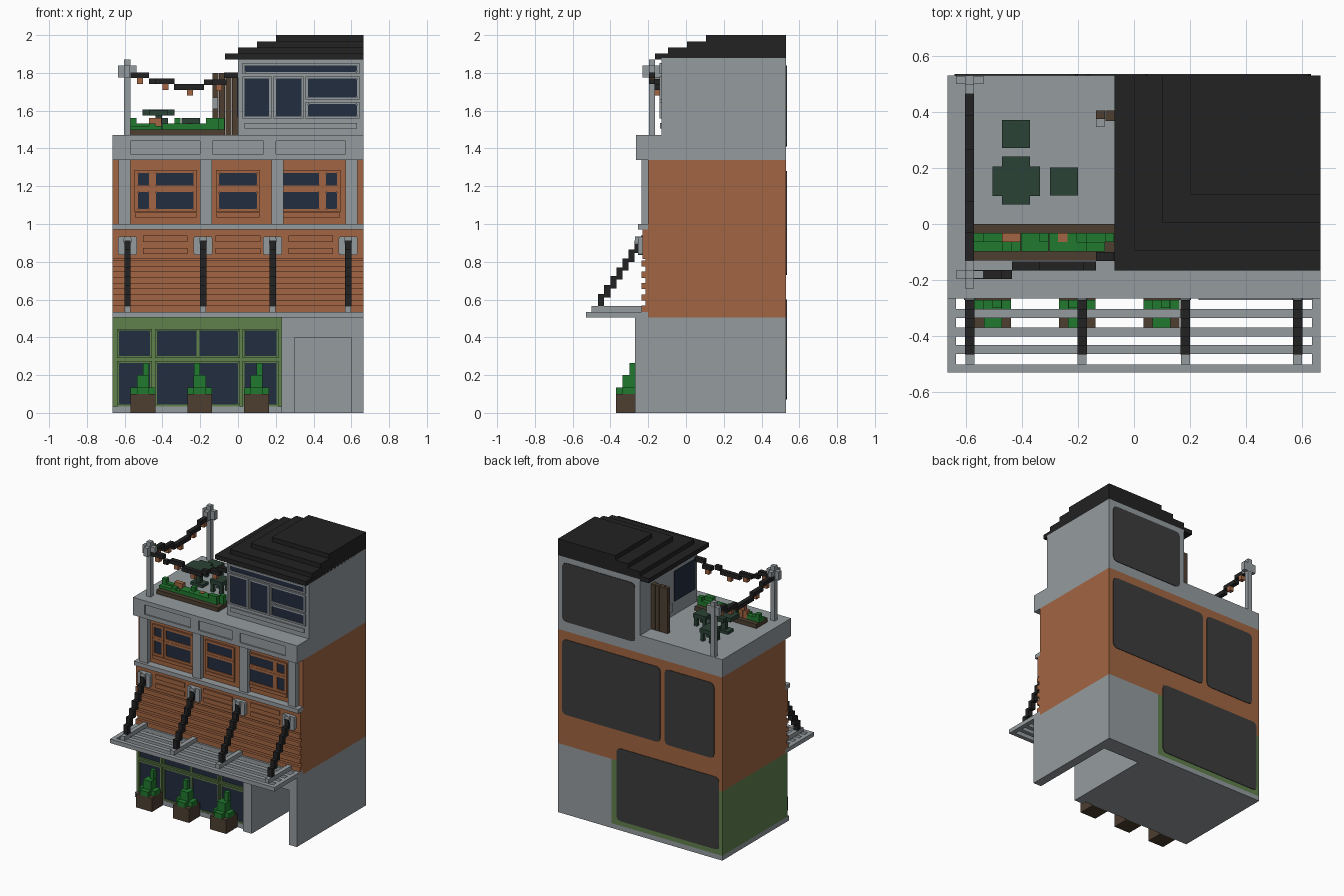
import bpy, bmesh, random
from mathutils import Vector

random.seed(4)
if "Cube" in bpy.data.objects:
    bpy.data.objects.remove(bpy.data.objects["Cube"], do_unlink=True)


def material(name, r, g, b):
    m = bpy.data.materials.new(name)
    m.use_nodes = True
    m.diffuse_color = (r, g, b, 1)
    bsdf = m.node_tree.nodes["Principled BSDF"]
    bsdf.inputs["Base Color"].default_value = (r, g, b, 1)
    bsdf.inputs["Roughness"].default_value = 0.8
    return m


GREY = material("stone grey", 0.30, 0.33, 0.345)
BRICK = material("terracotta", 0.36, 0.13, 0.055)
GREEN = material("frame green", 0.12, 0.22, 0.075)
LEAF = material("leaf green", 0.015, 0.19, 0.028)
BROWN = material("dark wood", 0.075, 0.049, 0.031)
BLACK = material("black metal", 0.016, 0.016, 0.016)
PINE = material("furniture green", 0.024, 0.055, 0.037)
GLASS = material("dark blue glass", 0.016, 0.027, 0.050)
PANEL = material("charcoal panel", 0.045, 0.045, 0.045)


def boxes(name, mat, items, corner=0):
    """One object from (x0, x1, y0, y1, z0, z1) boxes; corner rounds the edges along y."""
    bm = bmesh.new()
    for x0, x1, y0, y1, z0, z1 in items:
        vs = bmesh.ops.create_cube(bm, size=1)["verts"]
        for v in vs:
            v.co = Vector(((x0 + x1) / 2 + v.co.x * (x1 - x0),
                           (y0 + y1) / 2 + v.co.y * (y1 - y0),
                           (z0 + z1) / 2 + v.co.z * (z1 - z0)))
        if corner:
            es = {e for v in vs for e in v.link_edges
                  if abs(e.verts[0].co.y - e.verts[1].co.y) > 1e-4}
            bmesh.ops.bevel(bm, geom=list(es), offset=corner, segments=2,
                            profile=0.5, affect='EDGES')
    me = bpy.data.meshes.new(name)
    bm.to_mesh(me)
    bm.free()
    me.materials.append(mat)
    ob = bpy.data.objects.new(name, me)
    bpy.context.collection.objects.link(ob)
    return ob


def windows(name, y, rects, mat, w=0.015, d=0.012):
    """Glass plates on a wall facing -y, each with a raised frame."""
    boxes(name + "_glass", GLASS, [(a, b, y - 0.005, y + 0.003, c, e) for a, b, c, e in rects], 0.01)
    bars = []
    for a, b, c, e in rects:
        bars += [(a - w, a, y - d, y, c - w, e + w), (b, b + w, y - d, y, c - w, e + w),
                 (a, b, y - d, y, c - w, c), (a, b, y - d, y, e, e + w)]
    boxes(name + "_frames", mat, bars)


W, B = 0.665, 0.53            # half width and rear plane
ARMS = (-0.585, -0.185, 0.183, 0.583)

# Ground floor: shop block, base and entrance alcove
boxes("shop_base", GREY, [(-W, 0.3, -0.24, B, 0, 0.035)])
boxes("shop_body", GREEN, [(-W, 0.23, -0.225, B, 0.035, 0.505)])
boxes("entrance_walls", GREY, [
    (0.23, 0.3, -0.27, B, 0, 0.505), (0.6, W, -0.27, B, 0, 0.505),
    (0.3, 0.6, -0.27, B, 0.4, 0.505), (0.3, 0.6, 0.4, B, 0, 0.4)])
columns = ((-0.63, -0.465), (-0.43, -0.22), (-0.205, 0.0), (0.035, 0.205))
windows("shop_window", -0.225, [(a, b, c, d) for a, b in columns
                                for c, d in ((0.045, 0.265), (0.3, 0.435))], GREEN, 0.01)

# Middle floors with horizontal cladding
boxes("brick_body", BRICK, [(-W, W, -0.2, B, 0.505, 1.34)])
boxes("cladding_boards", BRICK,
      [(-W, W, -0.235, -0.2, 0.535 + i * 0.06, 0.568 + i * 0.06) for i in range(5)] +
      [(-W, W, -0.215, -0.2, 0.535, 0.82), (-W, W, -0.23, -0.2, 0.815, 0.97)])
boxes("sign_slats", BRICK, [(x - 0.118, x + 0.118, -0.238, -0.23, z, z + 0.033)
                            for x in (-0.385, 0.0, 0.385) for z in (0.84, 0.905)])
boxes("floor_ledges", GREY, [(-W, W, -0.25, -0.2, 0.505, 0.535), (-W, W, -0.255, -0.2, 0.97, 1.0)])

# Upper windows between pilasters
boxes("pilasters", GREY, [(x - 0.032, x + 0.032, -0.235, -0.2, 1.0, 1.34)
                          for x in (-0.6, -0.17, 0.21, 0.6)])
bays = ((-0.53, -0.47), (-0.435, -0.235), (-0.1, 0.1), (0.23, 0.43), (0.465, 0.525))
windows("upper_window", -0.2, [(a, b, c, d) for a, b in bays
                               for c, d in ((1.08, 1.17), (1.205, 1.27))], BRICK, 0.017)
boxes("window_aprons", BRICK, [(a, b, -0.212, -0.2, 1.035, 1.06)
                               for a, b in ((-0.545, -0.22), (-0.115, 0.115), (0.215, 0.54))])

# Parapet and terrace deck with framed front panels
boxes("parapet", GREY, [(-W, W, -0.255, B, 1.34, 1.47)])
edges = ((-W, -0.57), (-0.2, -0.135), (0.135, 0.2), (0.57, W))
boxes("parapet_trim", GREY, [(a, b, -0.265, -0.255, 1.34, 1.47) for a, b in edges] +
      [(-W, W, -0.265, -0.255, 1.34, 1.37), (-W, W, -0.265, -0.255, 1.44, 1.47)])

# Penthouse, its windows and stepped roof
boxes("penthouse", GREY, [(0, W, -0.13, B, 1.47, 1.88)])
windows("penthouse_window", -0.13, [
    (0.035, 0.63, 1.805, 1.84), (0.035, 0.165, 1.57, 1.77), (0.2, 0.335, 1.57, 1.77),
    (0.37, 0.63, 1.67, 1.77), (0.37, 0.63, 1.57, 1.635)], GREY, 0.012, 0.01)
boxes("penthouse_apron", GREY, [(0.035, 0.63, -0.138, -0.13, 1.505, 1.535)])
boxes("side_glass", GLASS, [(-0.006, 0.01, -0.1, 0.14, 1.57, 1.79)])
boxes("stepped_roof", BLACK, [
    (x, W, y, B, 1.87 + i * 0.0325, 1.9025 + i * 0.0325)
    for i, (x, y) in enumerate(((-0.07, -0.165), (0, -0.095), (0.1, 0.005), (0.2, 0.105)))])

# Open terrace door with vertical boards and handle
boxes("terrace_door", BROWN, [(-0.135 + i * 0.034, -0.103 + i * 0.034, 0.375 - i % 2 * 0.008, 0.405, 1.47, 1.8)
                              for i in range(4)])
boxes("door_handle", GREY, [(-0.135, -0.105, 0.345, 0.375, 1.61, 1.67)])

# Rear panels
boxes("rear_panels", PANEL, [(a, b, B - 0.003, B + 0.004, c, d) for a, b, c, d in (
    (-0.64, 0.19, 0.07, 0.6), (-0.6, -0.2, 0.73, 1.28), (-0.165, 0.63, 0.73, 1.28),
    (0.04, 0.63, 1.41, 1.84))], 0.03)

# Slatted canopy
boxes("canopy_slats", GREY, [(-W, W, -0.53, -0.5, 0.505, 0.535)] +
      [(-0.635, 0.635, y, y + 0.032, 0.505, 0.535) for y in (-0.463, -0.4, -0.335)] +
      [(s * 0.65 - 0.015, s * 0.65 + 0.015, -0.5, -0.2, 0.505, 0.535) for s in (-1, 1)])
boxes("canopy_ribs", GREY, [(x - 0.016, x + 0.016, -0.5, -0.23, 0.535, 0.565) for x in ARMS])

# Canopy stays climbing in steps to wall brackets
boxes("canopy_stays", BLACK, [(x - 0.017, x + 0.017, -0.465 + i * 0.032, -0.433 + i * 0.032,
                               0.565 + i * 0.047, 0.63 + i * 0.047)
                              for x in ARMS for i in range(7)])
boxes("stay_brackets", GREY, [(x - 0.05, x + 0.05, -0.255, -0.225, 0.835, 0.935) for x in ARMS] +
      [(x - 0.02, x + 0.02, -0.27, -0.25, 0.89, 0.935) for x in ARMS], 0.012)

# Street planters with shrubs
planter_x = (-0.503, -0.203, 0.098)
boxes("street_planters", BROWN, [(x - 0.065, x + 0.065, -0.37, -0.24, 0, 0.1) for x in planter_x])
shrubs = []
for x, s in zip(planter_x, (1, -1, 1)):
    shrubs += [(x - 0.065, x + 0.065, -0.335, -0.27, 0.1, 0.135),
               (x - 0.032, x + 0.032, -0.37, -0.335, 0.1, 0.135),
               (x - 0.033, x + 0.033, -0.335, -0.27, 0.135, 0.2),
               (x + s * 0.015 - 0.016, x + s * 0.015 + 0.016, -0.3, -0.27, 0.2, 0.265)]
boxes("street_shrubs", LEAF, shrubs)

# Terrace planter with blocks of foliage and blossom
boxes("terrace_planter", BROWN, [(-0.57, -0.07, -0.13, 0, 1.47, 1.5)])
beds = {"terrace_foliage": (LEAF, []), "terrace_blossom": (BRICK, [])}
for i in range(15):
    for y in (-0.098, -0.065):
        x, r = -0.57 + i * 0.0333, random.random()
        if r < 0.82:
            kind, h = "terrace_foliage", random.choice((0.02, 0.032, 0.032, 0.06))
        elif r < 0.93:
            kind, h = "terrace_blossom", random.choice((0.035, 0.06))
        else:
            continue
        beds[kind][1].append((x, x + 0.033, y, y + 0.033, 1.5, 1.5 + h))
for name, (mat, items) in beds.items():
    boxes(name, mat, items)

# Terrace table and stools
boxes("terrace_table", PINE, [
    (-0.505, -0.335, 0.1, 0.205, 1.575, 1.605), (-0.47, -0.37, 0.07, 0.24, 1.575, 1.604),
    (-0.437, -0.403, 0.137, 0.17, 1.47, 1.575), (-0.47, -0.37, 0.12, 0.187, 1.47, 1.49)])
stools = []
for x, y in ((-0.42, 0.32), (-0.25, 0.152)):
    stools.append((x - 0.05, x + 0.05, y - 0.05, y + 0.05, 1.53, 1.56))
    stools += [(x + i * 0.035 - 0.012, x + i * 0.035 + 0.012, y + j * 0.035 - 0.012,
                y + j * 0.035 + 0.012, 1.47, 1.53) for i in (-1, 1) for j in (-1, 1)]
boxes("terrace_stools", PINE, stools)

# Lamp posts with cross caps
posts = []
for y in (-0.18, 0.513):
    y1 = min(y + 0.05, B)
    posts += [(-0.603, -0.57, y - 0.016, y + 0.016, 1.47, 1.87),
              (-0.635, -0.537, y - 0.015, y + 0.015, 1.775, 1.838),
              (-0.602, -0.571, y - 0.05, y1, 1.775, 1.838)]
boxes("lamp_posts", GREY, posts)

# Sagging light strings and hanging lamps
boxes("front_light_string", BLACK, [
    (a, b, y - 0.016, y + 0.016, z - 0.015, z + 0.015) for a, b, y, z in (
        (-0.57, -0.47, -0.18, 1.787), (-0.47, -0.435, -0.18, 1.755), (-0.435, -0.335, -0.15, 1.755),
        (-0.34, -0.18, -0.15, 1.725), (-0.18, -0.135, -0.15, 1.75), (-0.135, -0.06, -0.115, 1.75),
        (-0.075, 0.0, -0.115, 1.787))])
boxes("side_light_string", BLACK, [
    (-0.603, -0.571, a, b, z - 0.015, z + 0.015) for a, b, z in (
        (-0.165, -0.03, 1.787), (-0.035, 0.08, 1.755), (0.075, 0.27, 1.727),
        (0.265, 0.39, 1.755), (0.385, 0.5, 1.787))])
lamps = [(x, y, z) for x, y, z in ((-0.518, -0.18, 1.757), (-0.385, -0.15, 1.725),
                                   (-0.253, -0.15, 1.695), (-0.1, -0.115, 1.72))]
lamps += [(-0.587, y, z) for y, z in ((-0.09, 1.757), (0.03, 1.725), (0.17, 1.695),
                                      (0.32, 1.725), (0.44, 1.757))]
boxes("hanging_lamps", BRICK, [(x - 0.016, x + 0.016, y - 0.016, y + 0.016, z - 0.016, z + 0.016)
                               for x, y, z in lamps])
